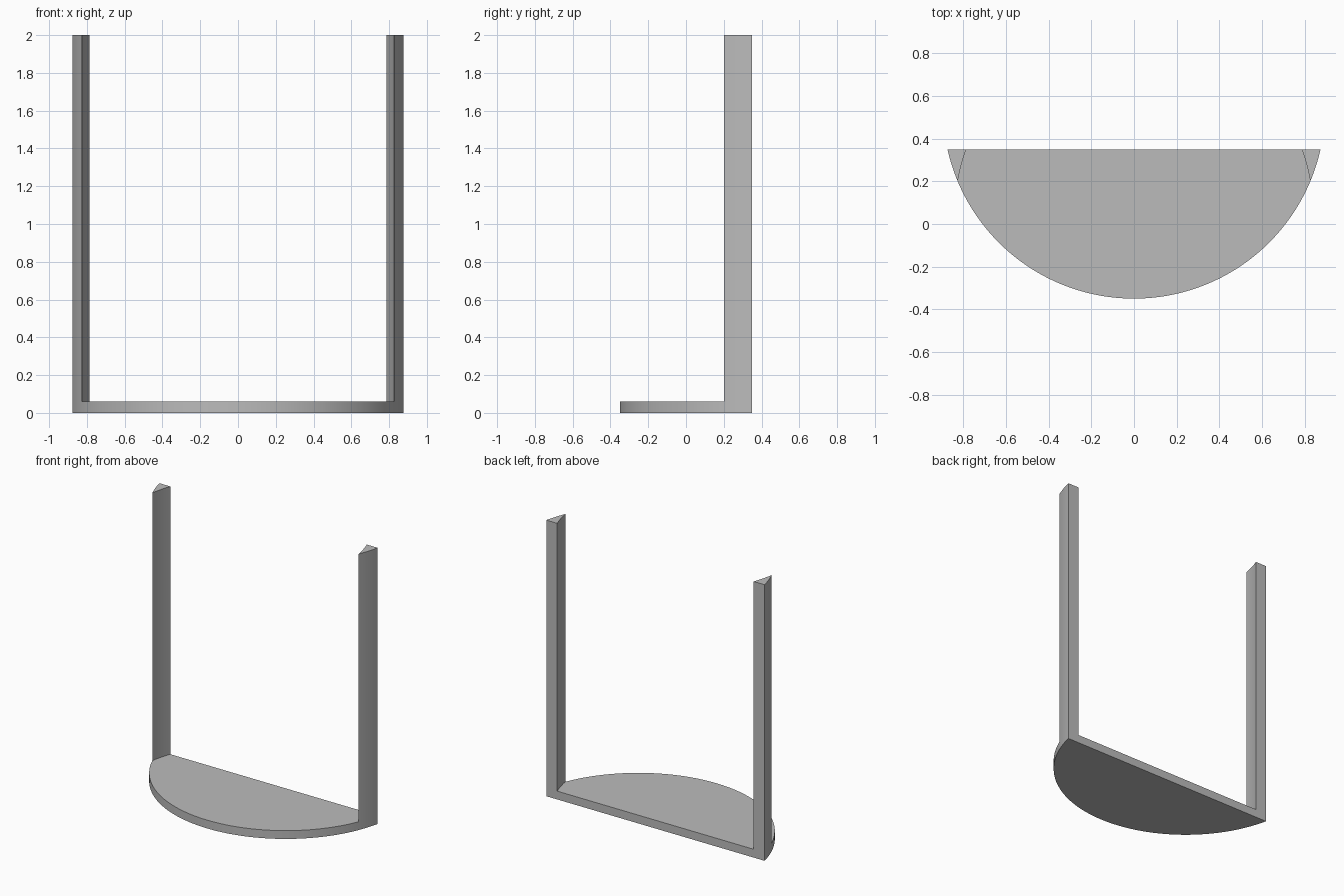
import bpy
import bmesh
from math import sqrt, asin, sin, cos, radians

old = bpy.data.objects.get("Cube")
if old:
    bpy.data.objects.remove(old, do_unlink=True)

BACK, SPLIT, FRONT = 0.35, 0.2, -0.35   # y of back edge, post tip, front
HALF_WIDTH = 0.875
PLATE, HEIGHT = 0.06, 2.0

# Outer circle through the back corners and the front point
R = (HALF_WIDTH ** 2 + (BACK - FRONT) ** 2) / (2 * (BACK - FRONT))
CY = FRONT + R
# Inner circle forming the inside faces of the posts
INNER_CY = 0.06
INNER_R = sqrt(R ** 2 - (CY - SPLIT) ** 2 + (SPLIT - INNER_CY) ** 2)


def arc(cy, r, a0, a1, steps):
    """Points on a circle centred at x = 0, angle measured from +x."""
    angles = [a0 + (a1 - a0) * i / steps for i in range(steps + 1)]
    return [(r * cos(a), cy + r * sin(a)) for a in angles]


def angle_at(y, cy, r):
    return asin((y - cy) / r)


tip, end = angle_at(SPLIT, CY, R), angle_at(BACK, CY, R)
outer = arc(CY, R, tip, end, 8)
inner = arc(INNER_CY, INNER_R, angle_at(BACK, INNER_CY, INNER_R),
            angle_at(SPLIT, INNER_CY, INNER_R), 8)
front = arc(CY, R, radians(-180) - tip, tip, 80)


def mirrored(points):
    return [(-x, y) for x, y in reversed(points)]


post_plan = outer + inner[:-1]
seat_plan = front[:-1] + list(reversed(inner)) + list(reversed(mirrored(inner[:-1])))[::-1][::-1]
seat_plan = front[:-1] + inner[::-1] + [(-x, y) for x, y in inner[:-1]]

# Floor plan: centre plate plus a curved triangle at each end
bm = bmesh.new()


def plan_face(points):
    return bm.faces.new([bm.verts.new((x, y, 0)) for x, y in points])


plan_face(seat_plan)
plan_face(post_plan)
plan_face(mirrored(post_plan))
bmesh.ops.remove_doubles(bm, verts=bm.verts[:], dist=0.0001)


def raise_faces(faces, z, keep):
    """Extrude faces up to height z and return the new caps."""
    geom = bmesh.ops.extrude_face_region(bm, geom=faces, use_keep_orig=keep)["geom"]
    for v in geom:
        if isinstance(v, bmesh.types.BMVert):
            v.co.z = z
    return [f for f in geom if isinstance(f, bmesh.types.BMFace)]


# Plate, then the two posts rising from its back corners
caps = raise_faces(bm.faces[:], PLATE, True)
posts = [f for f in caps if abs(f.calc_center_median().x) > 0.5]
raise_faces(posts, HEIGHT, False)
bmesh.ops.delete(bm, geom=[f for f in posts if f.is_valid], context='FACES_ONLY')
bmesh.ops.recalc_face_normals(bm, faces=bm.faces[:])

mesh = bpy.data.meshes.new("curved_plate_with_posts")
bm.to_mesh(mesh)
bm.free()
frame = bpy.data.objects.new("curved_plate_with_posts", mesh)
bpy.context.collection.objects.link(frame)

# Plain grey
grey = bpy.data.materials.new("plain_grey")
grey.use_nodes = True
grey.diffuse_color = (0.5, 0.5, 0.5, 1)
grey.node_tree.nodes["Principled BSDF"].inputs["Base Color"].default_value = (0.5, 0.5, 0.5, 1)
mesh.materials.append(grey)

bpy.ops.object.select_all(action='DESELECT')
frame.select_set(True)
bpy.context.view_layer.objects.active = frame
bpy.ops.object.shade_smooth_by_angle(angle=radians(20))
